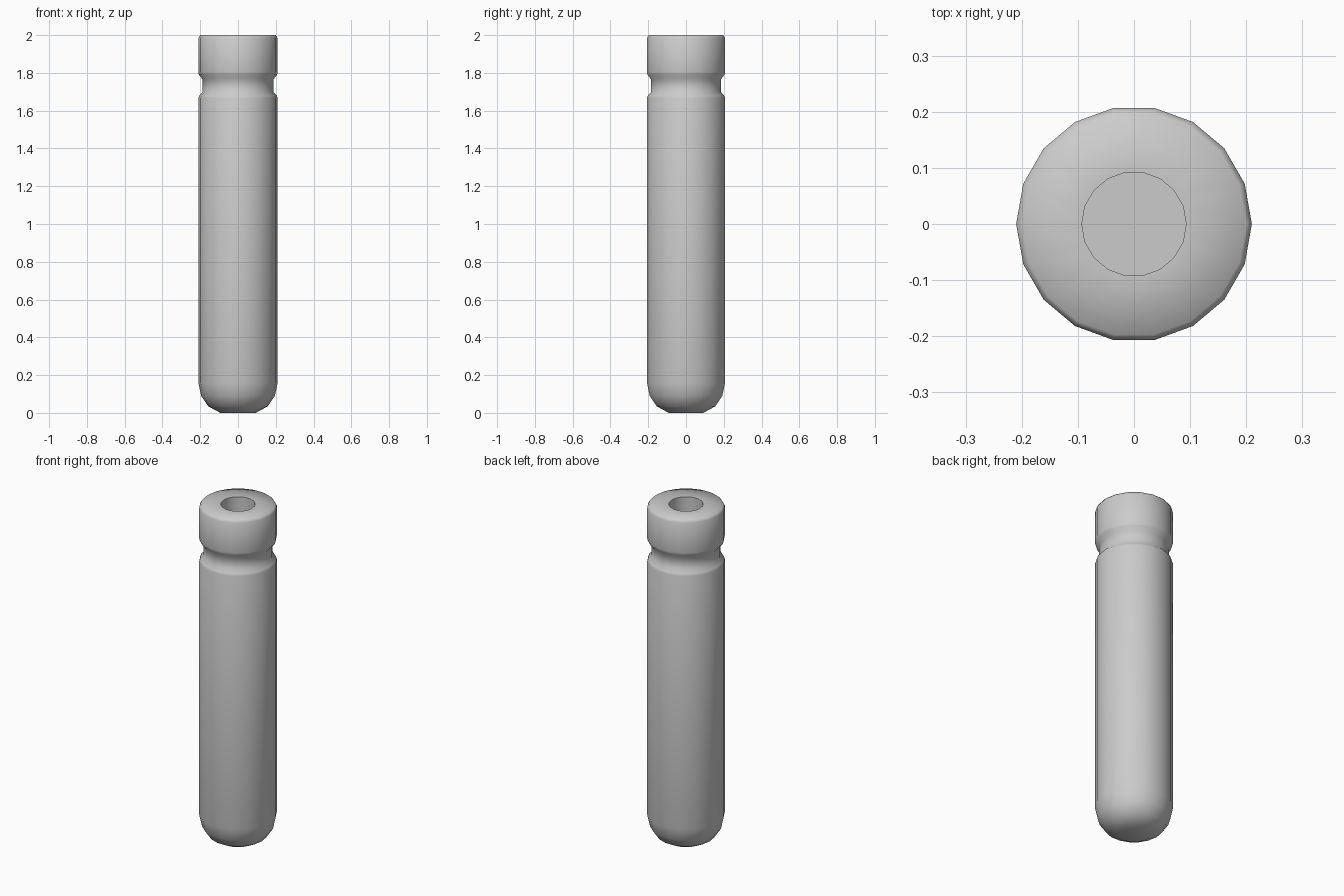
import bpy, bmesh
from math import cos, sin, pi, radians

if "Cube" in bpy.data.objects:
    bpy.data.objects.remove(bpy.data.objects["Cube"])

SIDES = 18
BORE = 0.093

# radius / height profile from the base, up the outside, over the rim and down the bore
profile = [
    (BORE, 0.0), (0.158, 0.035), (0.195, 0.09), (0.21, 0.16),      # rounded base
    (0.21, 1.667), (0.205, 1.68), (0.187, 1.70),                   # body and shoulder
    (0.187, 1.765), (0.207, 1.79), (0.21, 1.805),                  # neck groove
    (0.21, 1.985), (0.20, 2.0), (BORE, 2.0),                       # collar and rim
    (BORE, 0.01),                                                  # bore
]

bm = bmesh.new()
rings = [[bm.verts.new((r * cos(2 * pi * i / SIDES), r * sin(2 * pi * i / SIDES), z))
          for i in range(SIDES)] for r, z in profile]

# walls
for a, b in zip(rings, rings[1:]):
    for i in range(SIDES):
        j = (i + 1) % SIDES
        bm.faces.new((a[i], a[j], b[j], b[i])).smooth = True

# flat base and bore floor
bm.faces.new(rings[0][::-1])
bm.faces.new(rings[-1])
bm.normal_update()

mesh = bpy.data.meshes.new("tube_body")
bm.to_mesh(mesh)
bm.free()
mesh.set_sharp_from_angle(angle=radians(65))
obj = bpy.data.objects.new("tube_body", mesh)
bpy.context.collection.objects.link(obj)
